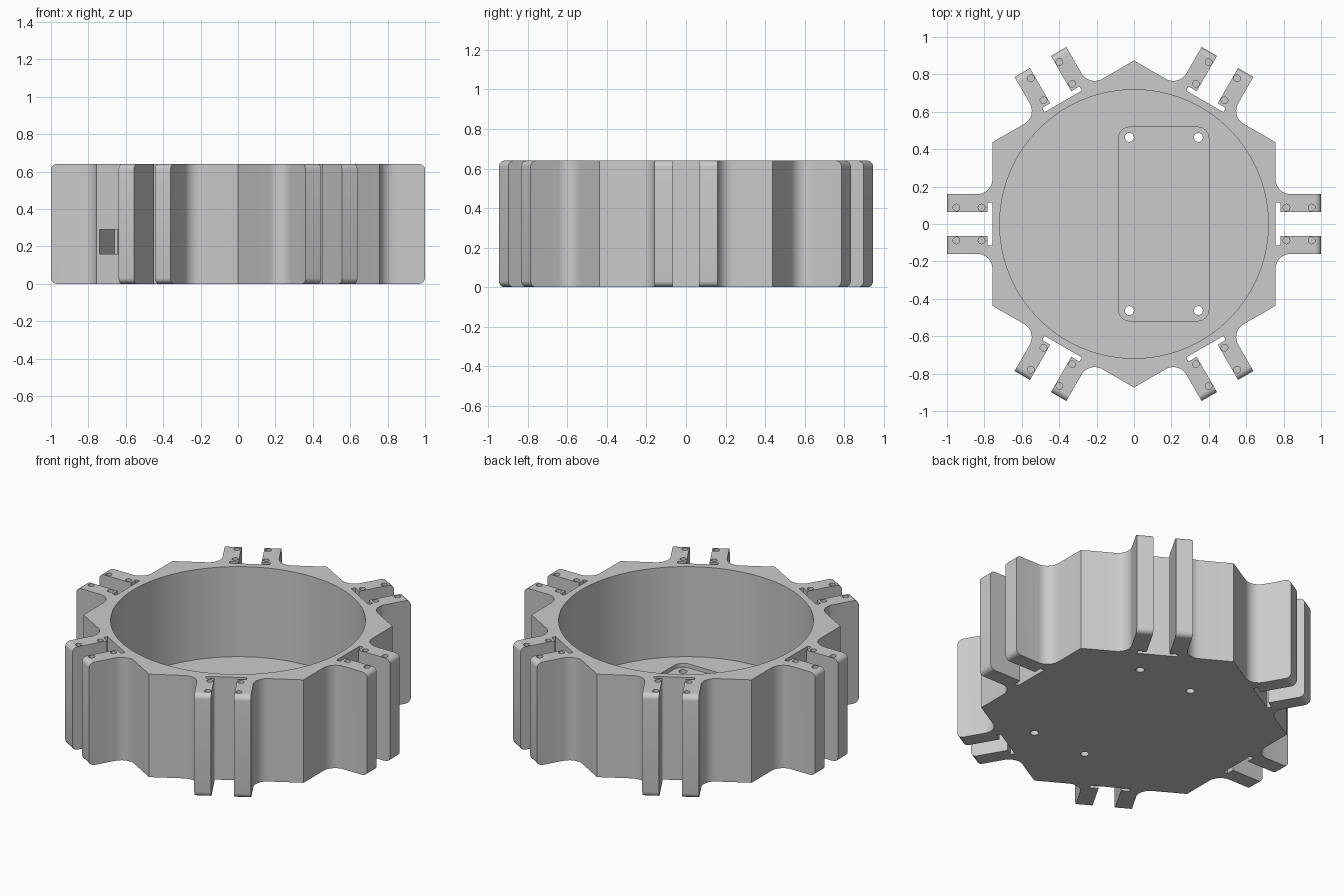
import bpy, bmesh, math
from mathutils import Matrix, Vector

cube = bpy.data.objects.get("Cube")
if cube:
    bpy.data.objects.remove(cube, do_unlink=True)

HEIGHT = 0.64
APOTHEM = 0.757          # hexagon centre to flat side
FLOOR = 0.08             # floor thickness
ARM_IN, ARM_OUT = 0.065, 0.16
FILLET = 0.08
SLOT_X, SLOT_Y = 0.783, 0.115

grey = bpy.data.materials.new("Light grey")
grey.use_nodes = True
COLOUR = (0.6, 0.6, 0.6, 1)
grey.diffuse_color = COLOUR
grey.node_tree.nodes["Principled BSDF"].inputs["Base Color"].default_value = COLOUR


def make_object(name, bm):
    bmesh.ops.recalc_face_normals(bm, faces=bm.faces)
    mesh = bpy.data.meshes.new(name)
    bm.to_mesh(mesh)
    bm.free()
    mesh.materials.append(grey)
    obj = bpy.data.objects.new(name, mesh)
    bpy.context.collection.objects.link(obj)
    return obj


def add_prism(bm, outline, z0, z1):
    """Extrude a closed 2D outline between two heights."""
    face = bm.faces.new([bm.verts.new((x, y, z0)) for x, y in outline])
    top = bmesh.ops.extrude_face_region(bm, geom=[face])["geom"]
    verts = [g for g in top if isinstance(g, bmesh.types.BMVert)]
    bmesh.ops.translate(bm, verts=verts, vec=(0, 0, z1 - z0))


def arc(cx, cy, r, start, end, steps):
    angles = [math.radians(start + (end - start) * i / steps) for i in range(steps + 1)]
    return [(cx + r * math.cos(a), cy + r * math.sin(a)) for a in angles]


def circle(cx, cy, r, steps):
    return arc(cx, cy, r, 0, 360, steps)[:-1]


def turn(points, degrees):
    rot = Matrix.Rotation(math.radians(degrees), 2)
    return [tuple(rot @ Vector(p)) for p in points]


# Outline of one sixth: corner, fillet, arm, slot, then its mirror image
half = [(APOTHEM, -APOTHEM * math.tan(math.pi / 6))]
half += arc(APOTHEM + FILLET, -ARM_OUT - FILLET, FILLET, 180, 90, 10)
half += [(1, -ARM_OUT), (1, -ARM_IN), (SLOT_X, -ARM_IN),
         (SLOT_X, -SLOT_Y), (APOTHEM, -SLOT_Y)]
sector = half + [(x, -y) for x, y in reversed(half[1:])]
outline = [p for i in range(6) for p in turn(sector, 60 * i)]

bm = bmesh.new()
add_prism(bm, outline, 0, HEIGHT)

# Round the top and bottom edges of the arm tips
tips = []
for e in bm.edges:
    a, b = e.verts
    mid = (a.co + b.co) / 2
    if a.co.z == b.co.z and min(a.co.xy.length, b.co.xy.length) > 0.99 \
            and e.calc_length() < 0.1 and mid.xy.length > 0.99:
        tips.append(e)
bmesh.ops.bevel(bm, geom=tips, offset=0.032, segments=6, profile=0.5, affect='EDGES')
housing = make_object("housing", bm)


def cut(name, shapes):
    """Subtract prisms given as (outline, bottom, top) from the housing."""
    bm = bmesh.new()
    for points, z0, z1 in shapes:
        add_prism(bm, points, z0, z1)
    cutter = make_object(name, bm)
    cutter.hide_render = True
    mod = housing.modifiers.new(name, 'BOOLEAN')
    mod.operation = 'DIFFERENCE'
    mod.solver = 'EXACT'
    mod.object = cutter
    bpy.context.view_layer.objects.active = housing
    bpy.ops.object.modifier_apply(modifier=name)
    bpy.data.objects.remove(cutter, do_unlink=True)


# Round bowl
cut("bowl", [(circle(0, 0, 0.718, 128), FLOOR, 1)])

# Rounded rectangular recess in the floor
X0, X1, Y, R = -0.083, 0.4, 0.518, 0.06
recess = (arc(X1 - R, Y - R, R, 0, 90, 8) + arc(X0 + R, Y - R, R, 90, 180, 8)
          + arc(X0 + R, R - Y, R, 180, 270, 8) + arc(X1 - R, R - Y, R, 270, 360, 8))
cut("recess", [(recess, FLOOR - 0.025, 0.3)])

# Through holes in the recess corners
cut("floor_holes", [(circle(x, y, 0.024, 24), -0.1, 0.3)
                    for x in (-0.025, 0.344) for y in (-0.463, 0.463)])

# Blind holes in the tops of the arms
cut("arm_holes", [(turn(circle(x, y, 0.018, 20), 60 * i), HEIGHT - 0.1, 1)
                  for i in range(6) for x in (0.815, 0.95) for y in (-0.088, 0.088)])

# Cable window through one wall
window = [(0.6, -0.417), (0.9, -0.417), (0.9, -0.27), (0.6, -0.27)]
cut("window", [(turn(window, 240), 0.16, 0.29)])

bpy.ops.object.select_all(action='DESELECT')
housing.select_set(True)
bpy.context.view_layer.objects.active = housing
bpy.ops.object.shade_smooth_by_angle(angle=math.radians(25))
